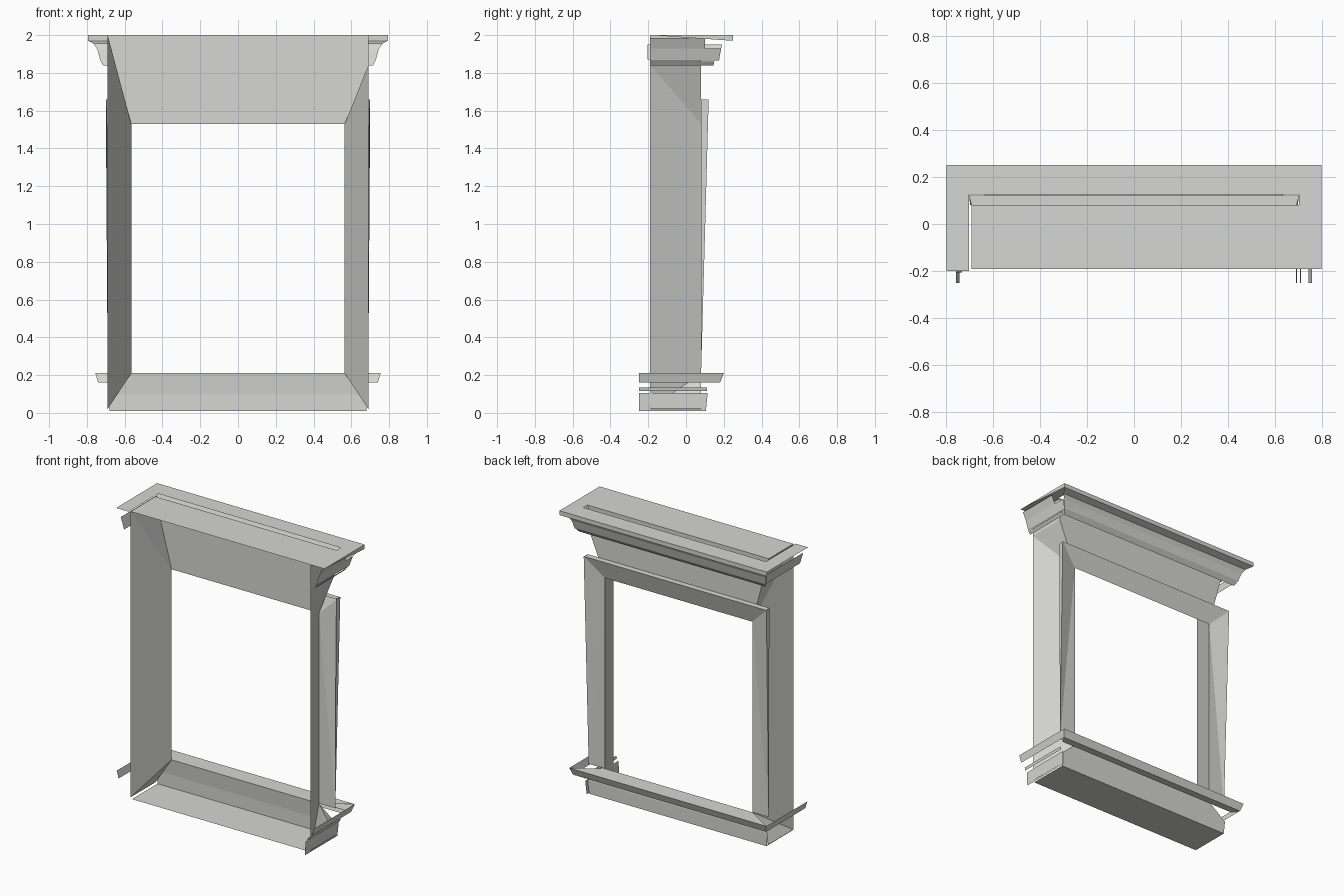
import bpy

cube = bpy.data.objects.get("Cube")
if cube:
    bpy.data.objects.remove(cube)

grey = bpy.data.materials.new("light_grey")
grey.use_nodes = True
grey.diffuse_color = (0.67, 0.67, 0.66, 1)
grey.node_tree.nodes["Principled BSDF"].inputs["Base Color"].default_value = (0.67, 0.67, 0.66, 1)


def sheet(name, *polygons):
    """One object made of thin, open flat panels."""
    verts, faces = [], []
    for poly in polygons:
        faces.append(range(len(verts), len(verts) + len(poly)))
        verts.extend(poly)
    mesh = bpy.data.meshes.new(name)
    mesh.from_pydata(verts, [], [list(f) for f in faces])
    mesh.materials.append(grey)
    obj = bpy.data.objects.new(name, mesh)
    bpy.context.collection.objects.link(obj)
    return obj


def flat(x0, x1, y0, y1, z):
    return [(x0, y0, z), (x1, y0, z), (x1, y1, z), (x0, y1, z)]


def back_run(name, profile):
    """Moulding along the back; profile points are (half width, y, z)."""
    sheet(name, *[[(-b[0], b[1], b[2]), (b[0], b[1], b[2]),
                   (a[0], a[1], a[2]), (-a[0], a[1], a[2])]
                  for a, b in zip(profile, profile[1:])])


def side_band(name, side, front, top, bottom):
    """Moulding strip on one side; top and bottom are (x, back y, z)."""
    sheet(name, [(side * top[0], front, top[2]), (side * top[0], top[1], top[2]),
                 (side * bottom[0], bottom[1], bottom[2]),
                 (side * bottom[0], front, bottom[2])])


FRONT, BACK = -0.19, 0.08
OUT, INN = 0.69, 0.565
HEAD, SILL, FLOOR = 1.53, 0.21, 0.02

# Splayed side reveals, with corner triangles meeting the head and base
for side, label, top in ((1, "left", 1.84), (-1, "right", 2.0)):
    upper, lower = (side * INN, BACK, HEAD), (side * INN, BACK, SILL)
    front_top, front_low = (side * OUT, FRONT, top), (side * OUT, FRONT, FLOOR)
    sheet(label + "_reveal",
          [front_low, front_top, upper, lower],
          [front_top, (side * OUT, BACK, top), upper],
          [front_low, lower, (side * OUT, BACK, FLOOR)])

# Upright head panel and its left end
sheet("head_panel",
      [(-OUT, BACK, 2), (OUT, BACK, 2), (OUT, BACK, 1.84),
       (INN, BACK, HEAD), (-INN, BACK, HEAD)])
sheet("head_left_end",
      [(OUT, FRONT, 2), (OUT, BACK, 2), (OUT, BACK, 1.84), (OUT, FRONT, 1.84)])

# Base floor and back
sheet("base_floor", flat(-0.68, 0.68, FRONT, 0.09, 0.01))
back_run("base_back", [(INN, BACK, SILL), (OUT, 0.09, 0.1), (0.68, 0.09, 0.01)])

# Sill
back_run("sill", [(INN, BACK, SILL), (0.755, 0.2, SILL), (0.74, 0.18, 0.16),
                  (0.71, 0.13, 0.16)])
side_band("left_sill_band", 1, -0.25, (0.755, 0.2, SILL), (0.74, 0.18, 0.16))
side_band("right_sill_band", -1, -0.25, (0.755, 0.2, SILL), (0.74, 0.18, 0.16))

# Base mouldings on the left side
side_band("left_base_strip", 1, -0.25, (0.71, 0.11, 0.135), (0.705, 0.11, 0.115))
side_band("left_base_board", 1, -0.25, (0.692, 0.115, 0.105), (0.688, 0.105, 0.01))

# Back casing, tapering towards the sill
for side, label in ((1, "left"), (-1, "right")):
    crown, foot = (side * 0.7, 0.12, 1.66), (side * OUT, BACK, SILL)
    inner_top, inner_low = (side * INN, BACK, HEAD), (side * INN, BACK, SILL)
    sheet(label + "_casing",
          [crown, foot, inner_top],
          [inner_top, foot, inner_low],
          [crown, foot, (side * 0.695, BACK, 1.66)])
back_run("head_casing", [(0.69, BACK, 1.66), (0.7, 0.12, 1.66), (INN, BACK, HEAD)])

# Cornice top with its narrow slot
W, D = 0.795, 0.25
sheet("cornice_top",
      flat(-W, -0.7, -0.2, D, 2),
      flat(-0.7, W, 0.125, D, 2),
      flat(0.7, W, BACK, 0.125, 2),
      flat(-OUT, W, FRONT, BACK, 2))

# Cornice mouldings along the back
back_run("cornice_fascia", [(W, D, 2), (W, D, 1.97)])
back_run("cornice_cove", [(W, D, 1.97), (0.765, 0.205, 1.955), (0.745, 0.19, 1.925),
                          (0.73, 0.175, 1.87)])
back_run("cornice_bead", [(0.73, 0.175, 1.87), (0.715, 0.15, 1.84)])

# Cornice returns
sheet("left_fascia", [(W, FRONT, 2), (W, D, 2), (W, D, 1.97)])
side_band("left_cove_upper", 1, FRONT, (0.775, 0.1, 1.985), (0.75, 0.1, 1.93))
side_band("left_cove_lower", 1, FRONT, (0.75, 0.185, 1.93), (0.73, 0.175, 1.865))
side_band("left_bead", 1, FRONT, (0.73, 0.15, 1.86), (0.715, 0.145, 1.84))
side_band("right_cove", -1, -0.205, (0.755, 0.19, 1.95), (0.73, 0.175, 1.87))
